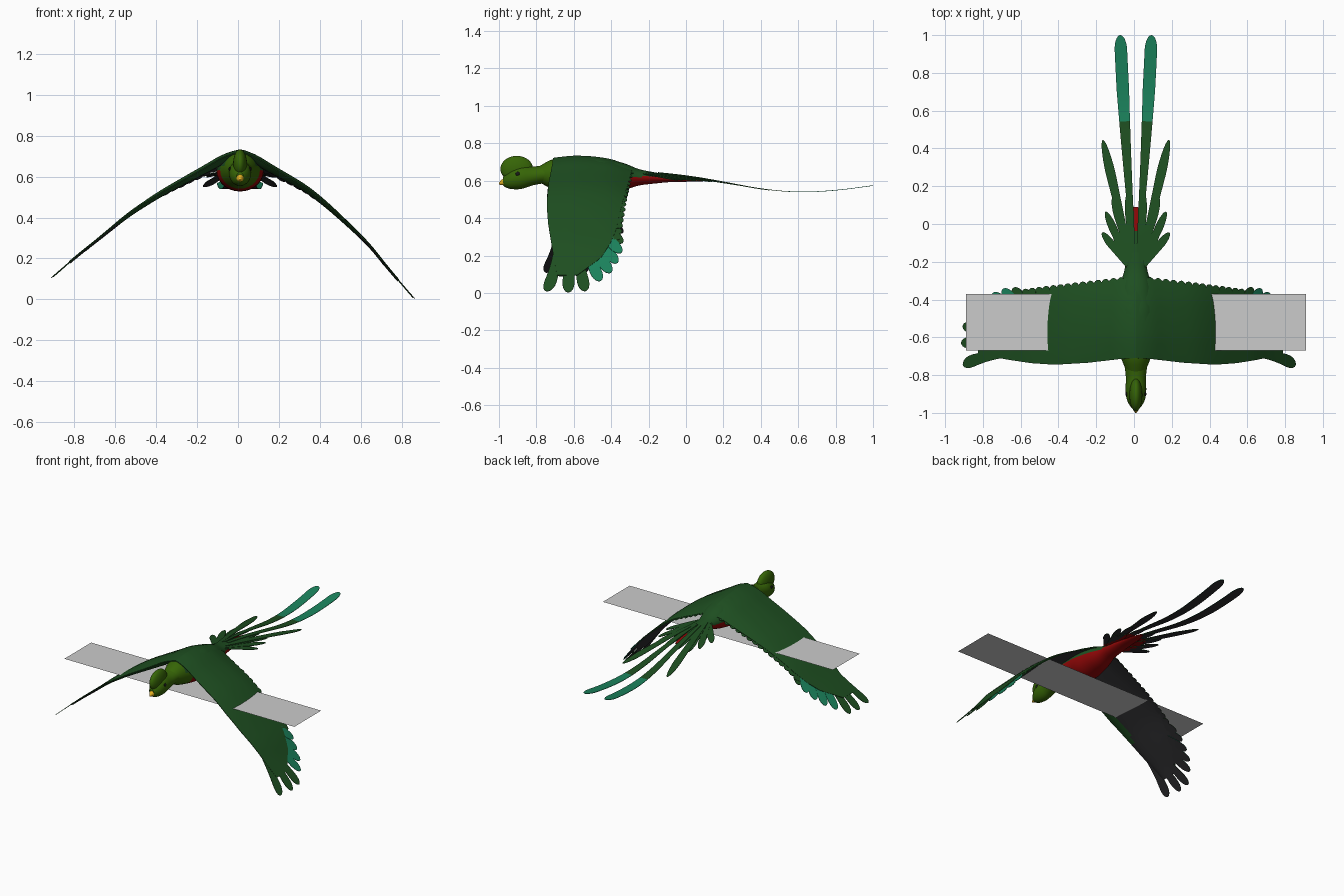
import bpy, bmesh, math
from mathutils import Vector

if "Cube" in bpy.data.objects:
    bpy.data.objects.remove(bpy.data.objects["Cube"])

# materials
MATS = []
for name, c in [("dark_green", (0.013, 0.078, 0.015)), ("light_green", (0.037, 0.13, 0.002)),
                ("teal", (0.011, 0.23, 0.11)), ("black", (0.026, 0.026, 0.028)),
                ("red", (0.27, 0.002, 0.002)), ("yellow", (0.78, 0.44, 0.015)),
                ("pale_grey", (0.6, 0.6, 0.6)), ("eye_black", (0.01, 0.01, 0.01))]:
    m = bpy.data.materials.new(name)
    m.diffuse_color = (*c, 1)
    m.use_nodes = True
    m.node_tree.nodes["Principled BSDF"].inputs["Base Color"].default_value = m.diffuse_color
    MATS.append(m)
GREEN, LIGHT, TEAL, BLACK, RED, YELLOW, GREY, EYE = range(8)
CX = 0.01


def finish(bm, name, weld=True):
    if weld:
        bmesh.ops.remove_doubles(bm, verts=bm.verts, dist=1e-5)
    bmesh.ops.recalc_face_normals(bm, faces=bm.faces)
    me = bpy.data.meshes.new(name)
    bm.to_mesh(me)
    bm.free()
    for m in MATS:
        me.materials.append(m)
    ob = bpy.data.objects.new(name, me)
    bpy.context.collection.objects.link(ob)
    bpy.ops.object.select_all(action='DESELECT')
    ob.select_set(True)
    bpy.context.view_layer.objects.active = ob
    bpy.ops.object.shade_smooth_by_angle(angle=math.radians(40))
    return ob


def interp(pts, t, k=1):
    """Piecewise-linear lookup with extrapolation; column 0 is the key."""
    i = 0
    while i < len(pts) - 2 and t > pts[i + 1][0]:
        i += 1
    a, b = pts[i], pts[i + 1]
    f = (t - a[0]) / (b[0] - a[0])
    return a[k] + (b[k] - a[k]) * f


def smooth_interp(pts, t, h, k=1):
    return sum(interp(pts, t + d * h, k) for d in (-1, -.5, 0, .5, 1)) / 5


def loft(name, st, rule, n=28, sub=6):
    """Elliptical loft along y; stations are (y, z, half width, half height)."""
    st = sorted(st)
    bm = bmesh.new()
    rings = []
    m = (len(st) - 1) * sub
    for j in range(m + 1):
        y = st[0][0] + (st[-1][0] - st[0][0]) * j / m
        h = max(0, min(.02, y - st[0][0], st[-1][0] - y))
        z, w, q = (smooth_interp(st, y, h, k) for k in (1, 2, 3))
        rings.append([bm.verts.new((CX + w * math.cos(a), y, z + q * math.sin(a)))
                      for a in (2 * math.pi * i / n for i in range(n))])
    for r, s in zip(rings, rings[1:]):
        for i in range(n):
            bm.faces.new((r[i], r[(i + 1) % n], s[(i + 1) % n], s[i]))
    bm.faces.new(rings[0])
    bm.faces.new(rings[-1])
    for f in bm.faces:
        f.material_index = rule(f.calc_center_median())
    return finish(bm, name)


def slab(bm, rows, P, top, bot, offs):
    """Closed thin sheet: rows of (a, b) points mapped by P with top/bottom offsets."""
    lay = [[[bm.verts.new(P(a, b, offs(i, j)[s])) for j, (a, b) in enumerate(r)]
            for i, r in enumerate(rows)] for s in (0, 1)]
    ni, nj = len(rows), len(rows[0])
    for s, rule in ((0, top), (1, bot)):
        L = lay[s]
        for i in range(ni - 1):
            for j in range(nj - 1):
                f = bm.faces.new((L[i][j], L[i + 1][j], L[i + 1][j + 1], L[i][j + 1]))
                a, b = rows[i][j]
                f.material_index = rule(a, b)
    rim = ([(i, 0) for i in range(ni)] + [(ni - 1, j) for j in range(1, nj)]
           + [(i, nj - 1) for i in range(ni - 2, -1, -1)] + [(0, j) for j in range(nj - 2, 0, -1)])
    for (i, j), (k, l) in zip(rim, rim[1:] + rim[:1]):
        f = bm.faces.new((lay[0][i][j], lay[0][k][l], lay[1][k][l], lay[1][i][j]))
        f.material_index = top(*rows[i][j])


def feather(bm, P, base, tip, w, top, bot, off=0.0, bend=0.0, root=.5, n=20, round_at=.8):
    a, b = Vector(base), Vector(tip)
    side = Vector((-(b - a).y, (b - a).x)).normalized()
    rows = []
    for i in range(n + 1):
        t = 1 - (1 - i / n) ** 1.5
        hw = w * min(1, root + (1 - root) * t / .75)
        if t > round_at:
            hw *= math.sqrt(max(.003, 1 - ((t - round_at) / (1 - round_at)) ** 2))
        c = a.lerp(b, t) + side * bend * (t * t - t)
        rows.append([tuple(c + side * hw * s) for s in (-1, 0, 1)])
    slab(bm, rows, P, top, bot, lambda i, j: (off + .0015, off - .0015))


# body with red belly, green back
loft("body", [(-.78, .635, .05, .045), (-.72, .635, .075, .08), (-.6, .63, .115, .1),
              (-.45, .625, .115, .098), (-.33, .622, .09, .072), (-.25, .618, .06, .042),
              (-.1, .612, .045, .02), (.03, .604, .03, .009), (.09, .6, .012, .003)],
     lambda c: LIGHT if c.y < -.715 or (c.y < -.66 and c.z < .66) else RED if c.z < .622 else GREEN)

# neck, head and beak
loft("head", [(-.69, .635, .078, .07), (-.76, .635, .058, .048), (-.82, .625, .052, .049),
              (-.88, .618, .056, .064), (-.93, .61, .05, .056), (-.96, .6, .035, .042),
              (-.978, .598, .018, .022)], lambda c: LIGHT)
loft("beak", [(-.93, .6, .032, .027), (-.965, .598, .025, .024), (-.985, .592, .015, .017),
              (-1.0, .584, .003, .004)], lambda c: YELLOW)


def ellipsoid(name, loc, rad, mat):
    bm = bmesh.new()
    bmesh.ops.create_uvsphere(bm, u_segments=32, v_segments=20, radius=1)
    for v in bm.verts:
        v.co = Vector(loc) + Vector(v.co[i] * rad[i] for i in range(3))
    for f in bm.faces:
        f.material_index = mat
    finish(bm, name)


ellipsoid("crest", (CX, -.905, .663), (.034, .087, .07), LIGHT)
for s, n in ((1, "eye_right"), (-1, "eye_left")):
    ellipsoid(n, (CX + s * .05, -.9, .637), (.006, .011, .011), EYE)

# wings: front-view curve, chord edges and sag across the chord
CURVES = {
    "wing_left": [(CX, .735), (-.065, .718), (-.14, .672), (-.235, .618), (-.39, .528),
                  (-.54, .425), (-.675, .31), (-.8, .21), (-.918, .108)],
    "wing_right": [(CX, .735), (.075, .72), (.15, .67), (.245, .615), (.34, .558), (.435, .48),
                   (.535, .385), (.645, .275), (.745, .148), (.868, .006)]}
SPAN = 1.14
LEAD = [(0, -.71), (.1, -.715), (.3, -.735), (.5, -.745), (.65, -.737), (.8, -.72), (1.02, -.69)]
TRAIL = [(0, -.27), (.1, -.29), (.3, -.315), (.5, -.345), (.7, -.375), (.8, -.405), (.9, -.455), (1.02, -.58)]
SAG = [(-.75, -.02), (-.71, -.012), (-.6, 0), (-.5, -.004), (-.4, -.018), (-.3, -.055), (-.25, -.08)]
TIPS = [(1.13, -.745), (1.14, -.63), (1.13, -.54), (1.06, -.46), (1.0, -.405), (.93, -.37),
        (.86, -.348), (.79, -.342)]

for name, pts in CURVES.items():
    arc = [(0, *pts[0])]
    for p, q in zip(pts, pts[1:]):
        arc.append((arc[-1][0] + math.dist(p, q), *q))
    arc = [(u * SPAN / arc[-1][0], x, z) for u, x, z in arc]
    sgn = -1 if "left" in name else 1

    def P(u, y, off, arc=arc, sgn=sgn):
        h = min(.05, max(u, 0))
        x, z = smooth_interp(arc, u, h, 1), smooth_interp(arc, u, h, 2)
        e = .04
        dx = interp(arc, u + e, 1) - interp(arc, max(0, u - e), 1)
        dz = interp(arc, u + e, 2) - interp(arc, max(0, u - e), 2)
        n = Vector((-dz, dx)).normalized() * sgn
        if u < 1e-6:
            n = Vector((0, 1))
        d = off + smooth_interp(SAG, y, .03) * max(.25, 1 - u)
        return (x + n.x * d, y, max(.001, z + n.y * d))

    bm = bmesh.new()
    NU, NV = 40, 16
    rows = []
    for i in range(NU + 1):
        u = 1.02 * i / NU
        a, b = interp(LEAD, u), interp(TRAIL, u)
        rows.append([(u, a + (b - a) * j / NV) for j in range(NV + 1)])

    def offs(i, j):
        th = .04 * (1 - i / NU) ** 1.5 + .008
        return (0, -.004 - th * math.sin(math.pi * (j / NV) ** .6))
    slab(bm, rows, P, lambda u, y: GREEN,
         lambda u, y: GREEN if y < -.69 and u < .7 else BLACK, offs)
    # short trailing feathers
    for i in range(15):
        u = .11 + i * .045
        feather(bm, P, (u - .02, -.47), (u + .01, -.27 - .105 * u), .026, lambda u, y: GREEN,
                lambda u, y: BLACK, -.003 - .001 * (i % 2), n=12)
    # long outer feathers, the rear ones teal
    for i, (u, y) in enumerate(TIPS):
        col = TEAL if 3 <= i <= 6 else GREEN
        base = (u - .36 + .02 * i, y * .35 - .4)
        if i == 0:
            base = (.82, -.69)
        feather(bm, P, base, (u, y), .032, lambda u, y, c=col: c, lambda u, y: BLACK,
                -.003 - .0012 * (i % 3), bend=-.05 if i == 0 else 0)
    finish(bm, name, weld=False)

# tail feathers
TAILZ = [(-.25, .652), (0, .628), (.15, .603), (.4, .553), (.6, .535), (.8, .545), (1.0, .572)]


def tail_point(x, y, off):
    droop = .12 * abs(x - CX) * min(1, max(0, .3 - y) / .35)
    return (x, y, smooth_interp(TAILZ, y, .08) - droop + off)


under = lambda x, y: RED if y < .03 and abs(x - CX) < .075 else BLACK
for s, side in ((1, "right"), (-1, "left")):
    bm = bmesh.new()
    feather(bm, tail_point, (CX + s * .012, -.15), (CX + s * .083, 1.0), .033,
            lambda x, y: TEAL if y > .525 else GREEN, under, .002, root=.3, n=50,
            bend=s * .02, round_at=.93)
    finish(bm, "tail_streamer_" + side, weld=False)
    bm = bmesh.new()
    for k, (x, y, w) in enumerate([(.175, .445, .026), (.04, .17, .024), (.122, .14, .022), (.16, .065, .022),
                                   (.178, -.045, .022), (.075, .02, .026), (.12, -.02, .024)]):
        feather(bm, tail_point, (CX + s * .02, -.25 + .03 * (k < 3)), (CX + s * x, y), w,
                lambda x, y: GREEN, under, -.002 * k, root=.45, n=24, round_at=.7)
    finish(bm, "tail_fan_" + side, weld=False)

# flat grey panel crossing the wings
bm = bmesh.new()
f = bm.faces.new([bm.verts.new(p + (.48,)) for p in ((-.89, -.67), (.91, -.67), (.91, -.37), (-.89, -.37))])
f.material_index = GREY
finish(bm, "flat_panel")
